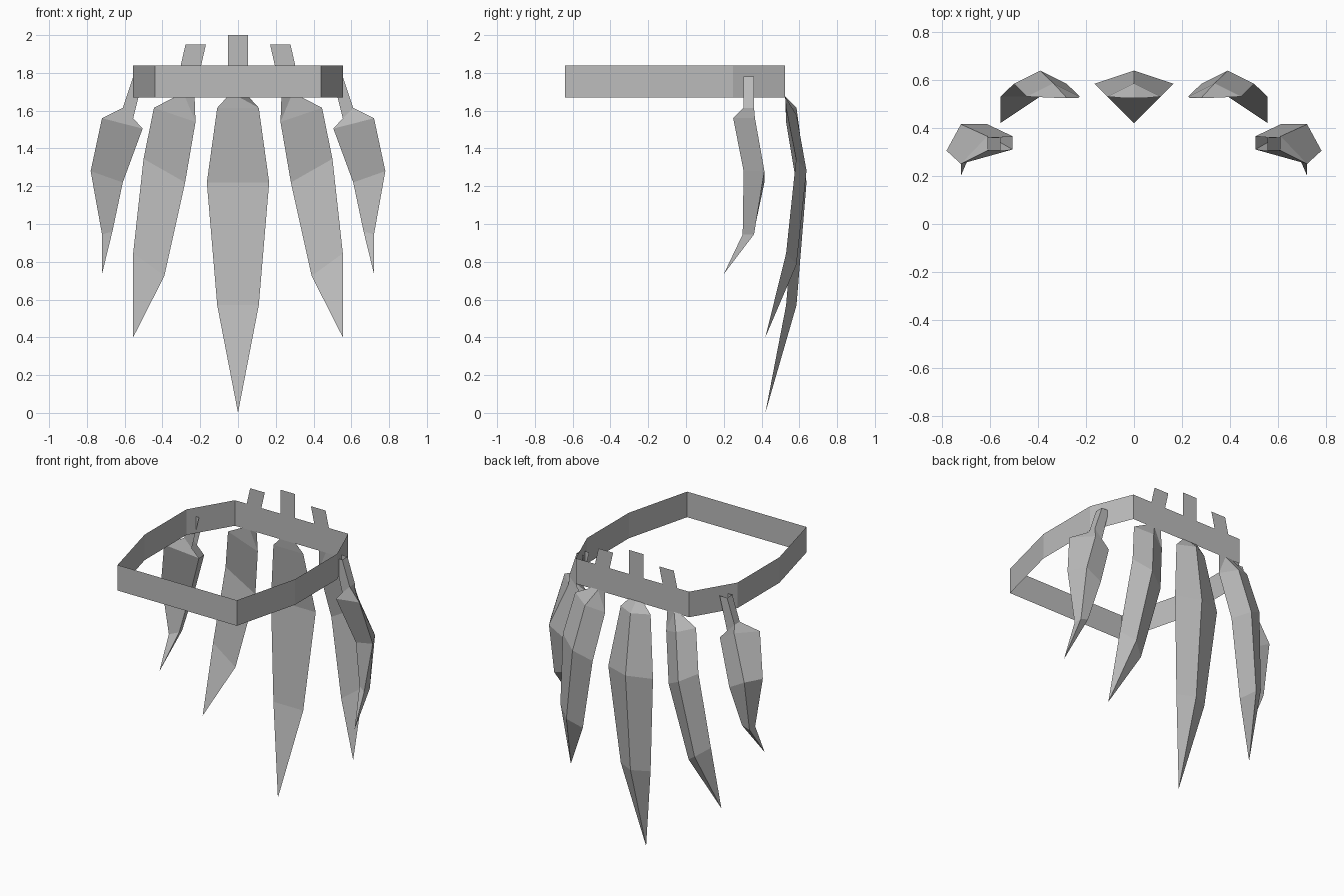
import bpy
import bmesh

cube = bpy.data.objects.get("Cube")
if cube:
    bpy.data.objects.remove(cube, do_unlink=True)

grey = bpy.data.materials.new("plain_grey")
grey.use_nodes = True
grey.diffuse_color = (0.5, 0.5, 0.5, 1)
grey.node_tree.nodes["Principled BSDF"].inputs["Base Color"].default_value = (0.5, 0.5, 0.5, 1)


def loft(name, rings, side=1, skip=(), fix_normals=True, closed=True):
    """Skin a stack of equal rings; skip holds (ring, segment) gaps."""
    bm = bmesh.new()
    rows = [[bm.verts.new((side * x, y, z)) for x, y, z in ring] for ring in rings]
    n = len(rows[0])
    for r in range(len(rows) - 1):
        for i in range(n if closed else n - 1):
            if (r, i) not in skip:
                j = (i + 1) % n
                bm.faces.new((rows[r][i], rows[r + 1][i], rows[r + 1][j], rows[r][j]))
    bmesh.ops.remove_doubles(bm, verts=bm.verts, dist=0.0005)
    if fix_normals:
        bmesh.ops.recalc_face_normals(bm, faces=bm.faces)
    mesh = bpy.data.meshes.new(name)
    bm.to_mesh(mesh)
    bm.free()
    mesh.materials.append(grey)
    obj = bpy.data.objects.new(name, mesh)
    bpy.context.collection.objects.link(obj)
    return obj


# Belt: a thin faceted band
belt_plan = [(-0.44, -0.64), (0.44, -0.64), (0.555, -0.19), (0.555, 0.25),
             (0.445, 0.525), (-0.39, 0.525), (-0.555, 0.25), (-0.555, -0.19)]
loft("belt", [[(x, y, z) for x, y in belt_plan] for z in (1.84, 1.67)],
     fix_normals=False)


# Tail feathers: flat inside, ridged outside, each with a flat tab above the belt
def tail_feather(name, rows, tip, side=1):
    rings = []
    for (xa, za), (xb, zb), y, ridge in rows:
        rings.append([(xa, y, za), ((xa + xb) / 2, y + ridge, (za + zb) / 2), (xb, y, zb)])
    rings.append([tip] * 3)
    loft(name, rings, side)


def tab(name, bottom, top, height, side=1):
    width = 0.108
    loft(name, [[(x, 0.525, z), (x + width, 0.525, z)]
                for x, z in ((bottom, 1.84), (top, height))], side, closed=False)


tail_feather("middle_tail_feather", [
    ((-0.055, 1.675), (0.055, 1.675), 0.525, 0),
    ((-0.11, 1.615), (0.11, 1.615), 0.53, 0.055),
    ((-0.165, 1.22), (0.165, 1.22), 0.583, 0.055),
    ((-0.11, 0.57), (0.11, 0.57), 0.53, 0.055)], (0, 0.42, 0))
tab("middle_tab", -0.054, -0.054, 2.0)

# Hip feathers: square hollow strap widening into a twisted blade
strap_top = [(0.555, 0.305, 1.78), (0.555, 0.36, 1.78), (0.50, 0.36, 1.78), (0.50, 0.305, 1.78)]
strap_end = [(0.61, 0.305, 1.615), (0.61, 0.36, 1.615), (0.555, 0.36, 1.56), (0.555, 0.305, 1.56)]
blade = [
    strap_end,
    [(0.72, 0.25, 1.56), (0.61, 0.365, 1.56), (0.505, 0.365, 1.505), (0.505, 0.31, 1.505)],
    [(0.78, 0.305, 1.28), (0.72, 0.415, 1.28), (0.61, 0.415, 1.22), (0.61, 0.37, 1.22)],
    [(0.72, 0.30, 0.945), (0.72, 0.36, 0.945), (0.665, 0.36, 0.96), (0.665, 0.33, 0.96)],
    [(0.72, 0.20, 0.735)] * 4]

for label, side in (("left", 1), ("right", -1)):
    tail_feather(label + "_tail_feather", [
        ((0.33, 1.675), (0.23, 1.675), 0.525, 0),
        ((0.445, 1.615), (0.225, 1.54), 0.53, 0.055),
        ((0.50, 1.345), (0.28, 1.22), 0.583, 0.055),
        ((0.555, 0.845), (0.39, 0.725), 0.53, 0.055)], (0.555, 0.42, 0.40), side)
    tab(label + "_tab", 0.195, 0.17, 1.95, side)
    loft(label + "_hip_strap", [strap_top, strap_end], side, skip=[(0, 2)])
    loft(label + "_hip_feather", blade, side, skip=[(0, 2)])
